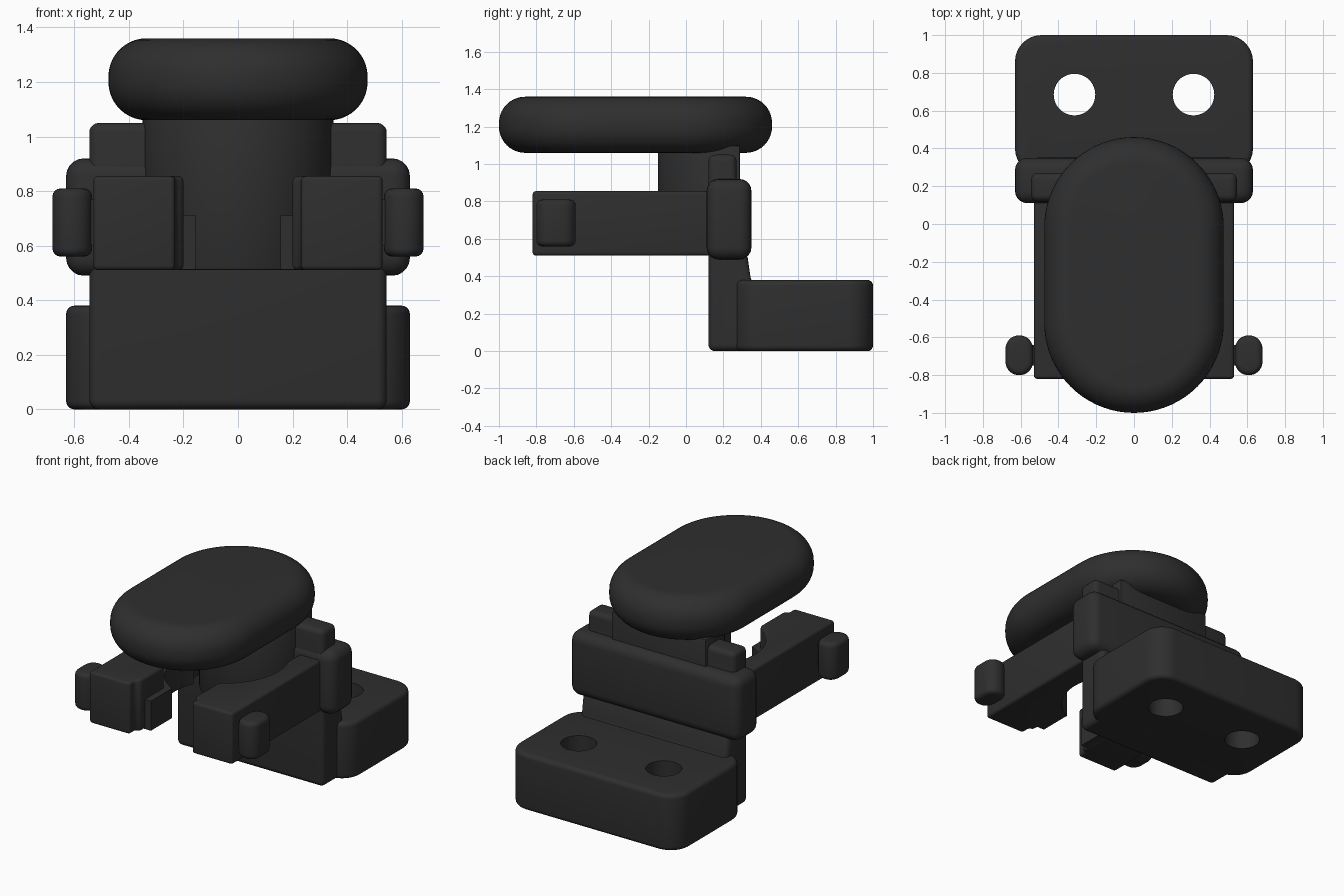
import bpy, bmesh, math

if "Cube" in bpy.data.objects:
    bpy.data.objects.remove(bpy.data.objects["Cube"])

black = bpy.data.materials.new("matte_black")
black.diffuse_color = (0.028, 0.028, 0.028, 1)
black.use_nodes = True
black.node_tree.nodes["Principled BSDF"].inputs["Base Color"].default_value = black.diffuse_color


def finish(ob, bevel=0, segments=5, mirror=False, cutter=None):
    """Apply bevel, cut and mirror, then smooth the rounded edges."""
    ob.data.materials.append(black)
    if bevel:
        m = ob.modifiers.new("round", 'BEVEL')
        m.width, m.segments = bevel, segments
        m.limit_method, m.angle_limit = 'ANGLE', math.radians(35)
    if cutter:
        m = ob.modifiers.new("holes", 'BOOLEAN')
        m.object, m.solver = cutter, 'EXACT'
    if mirror:
        m = ob.modifiers.new("mirror", 'MIRROR')
        m.use_mirror_merge = False
    bpy.ops.object.select_all(action='DESELECT')
    bpy.context.view_layer.objects.active = ob
    ob.select_set(True)
    bpy.ops.object.convert(target='MESH')
    bpy.ops.object.shade_smooth_by_angle(angle=math.radians(35))
    return ob


def prism(name, outline, a, b, axis='z'):
    """Extrude a closed outline along z (xy outline) or x (yz outline)."""
    bm = bmesh.new()
    place = (lambda p, t: (p[0], p[1], t)) if axis == 'z' else (lambda p, t: (t, p[0], p[1]))
    face = bm.faces.new([bm.verts.new(place(p, a)) for p in outline])
    res = bmesh.ops.extrude_face_region(bm, geom=[face])
    shift = (0, 0, b - a) if axis == 'z' else (b - a, 0, 0)
    bmesh.ops.translate(bm, vec=shift,
                        verts=[v for v in res['geom'] if isinstance(v, bmesh.types.BMVert)])
    bmesh.ops.recalc_face_normals(bm, faces=bm.faces)
    me = bpy.data.meshes.new(name)
    bm.to_mesh(me)
    bm.free()
    ob = bpy.data.objects.new(name, me)
    bpy.context.collection.objects.link(ob)
    return ob


def arc(cx, cy, r, a0, a1, n=16):
    return [(cx + r * math.cos(math.radians(a0 + (a1 - a0) * i / n)),
             cy + r * math.sin(math.radians(a0 + (a1 - a0) * i / n))) for i in range(n + 1)]


def round_rect(x0, x1, y0, y1, r, n=8):
    return (arc(x1 - r, y1 - r, r, 0, 90, n) + arc(x0 + r, y1 - r, r, 90, 180, n)
            + arc(x0 + r, y0 + r, r, 180, 270, n) + arc(x1 - r, y0 + r, r, 270, 360, n))


# Mounting base with two screw holes
holes = []
for x in (-0.315, 0.315):
    bpy.ops.mesh.primitive_cylinder_add(vertices=48, radius=0.11, depth=1, location=(x, 0.685, 0.2))
    holes.append(bpy.context.object)
bpy.ops.object.select_all(action='DESELECT')
for h in holes:
    h.select_set(True)
bpy.ops.object.join()
hole_cutter = bpy.context.object
hole_cutter.name = "hole_cutter"
hole_cutter.hide_render = True
base = prism("mounting_base", round_rect(-0.63, 0.63, 0.26, 1.0, 0.14), 0, 0.38)
finish(base, 0.03, cutter=hole_cutter)
bpy.data.objects.remove(hole_cutter)

# Upright plate, thicker at the foot
profile = [(0.12, 0), (0.42, 0), (0.42, 0.35), (0.35, 0.36), (0.33, 0.5),
           (0.27, 0.6), (0.27, 1.05), (0.12, 1.05)]
finish(prism("upright_plate", profile, -0.545, 0.545, 'x'), 0.05)

# Cross band that wraps the plate
band = prism("cross_band", [(0.11, 0.49), (0.35, 0.49), (0.35, 0.92), (0.11, 0.92)],
             -0.63, 0.63, 'x')
finish(band, 0.065)

# Neck with a rounded front
neck = prism("neck", [(0.35, 0.29), (-0.35, 0.29)] + arc(0, 0.2, 0.35, 180, 360, 32), 0.51, 1.1)
finish(neck, 0.01, 2)

# Long thumb pad on top
pad = prism("thumb_pad", arc(0, -0.015, 0.475, 0, 180, 36) + arc(0, -0.525, 0.475, 180, 360, 36),
            1.06, 1.36)
finish(pad, 0.14, 10)

# Gripping arms with a scooped inner side
arm = prism("grip_arm", [(0.23, -0.82), (0.53, -0.82), (0.53, 0.2), (0.37, 0.2)]
            + arc(0, -0.15, 0.4, 22, -60, 24) + [(0.2, -0.74), (0.23, -0.76)], 0.51, 0.855)
finish(arm, 0.025, 4, mirror=True)

# Lower ledge inside each scoop
ledge = prism("grip_ledge", [(0.155, -0.7), (0.42, -0.7), (0.42, 0.0)]
              + arc(0, -0.15, 0.36, 24, -64.5, 24), 0.512, 0.71)
finish(ledge, mirror=True)

# Side knobs on the arm ends
knob = prism("side_knob", round_rect(0.535, 0.68, -0.8, -0.59, 0.07), 0.56, 0.81)
finish(knob, 0.03, 4, mirror=True)
root = prism("knob_root", [(0.5, -0.75), (0.57, -0.75), (0.57, -0.64), (0.5, -0.64)], 0.6, 0.77)
finish(root, mirror=True)
